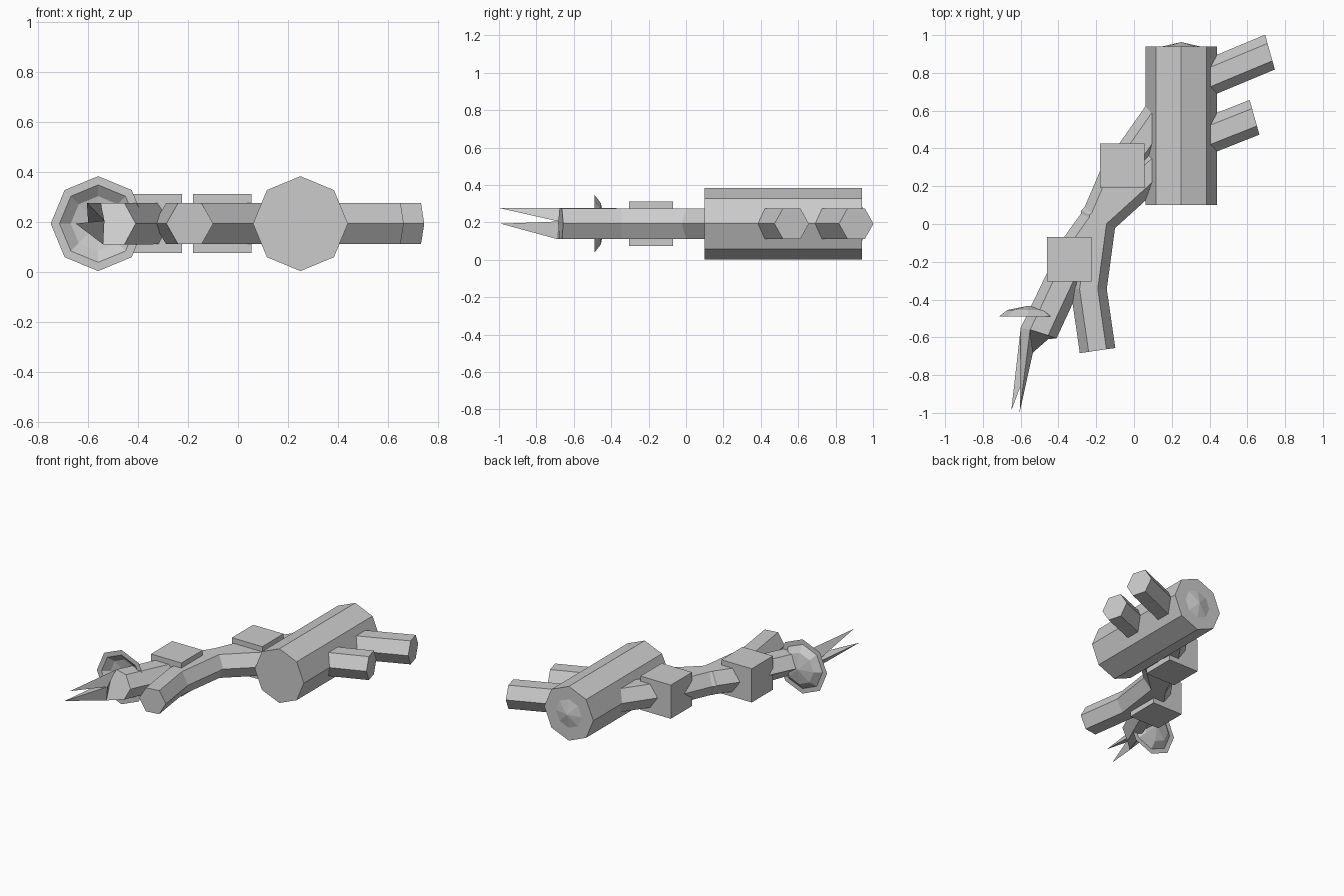
import bpy, bmesh, math
from mathutils import Vector

if "Cube" in bpy.data.objects:
    bpy.data.objects.remove(bpy.data.objects["Cube"])

ZC = 0.193      # height of the common centre plane
R_TUBE = 0.095


def finish(name, bm, fix_normals=True):
    if fix_normals:
        bmesh.ops.recalc_face_normals(bm, faces=bm.faces)
    me = bpy.data.meshes.new(name)
    bm.to_mesh(me)
    bm.free()
    ob = bpy.data.objects.new(name, me)
    bpy.context.collection.objects.link(ob)
    return ob


def lathe_y(name, cx, profile, caps=False):
    """Eight-sided surface around a y axis; profile is (radius, y)."""
    bm = bmesh.new()
    rings = []
    for r, y in profile:
        if r == 0:
            rings.append([bm.verts.new((cx, y, ZC))] * 8)
        else:
            rings.append([bm.verts.new((cx + r * math.cos(i * math.pi / 4), y,
                                        ZC + r * math.sin(i * math.pi / 4))) for i in range(8)])
    for a, b in zip(rings, rings[1:]):
        for i in range(8):
            j = (i + 1) % 8
            bm.faces.new(list(dict.fromkeys((a[i], a[j], b[j], b[i]))))
    if caps:
        bm.faces.new(rings[0])
    return finish(name, bm, caps)


def tube(name, pts, end_dir=None, end_ring=None):
    """Six-sided mitred tube following a flat path."""
    bm = bmesh.new()
    p = [Vector(q) for q in pts]
    d = [(b - a).normalized() for a, b in zip(p, p[1:])]
    rings = []
    for i, c in enumerate(p):
        d0, d1 = d[max(i - 1, 0)], d[min(i, len(d) - 1)]
        t = (d0 + d1).normalized()
        if end_dir and i == len(p) - 1:
            t = Vector(end_dir).normalized()
        n = Vector((-t.y, t.x)) * (R_TUBE / t.dot(d0))
        ring = []
        for k in range(6):
            a = k * math.pi / 3
            q = c + n * math.cos(a)
            ring.append(bm.verts.new((q.x, q.y, ZC + R_TUBE * math.sin(a))))
        rings.append(ring)
    if end_ring:
        for v, q in zip(rings[-1], end_ring):
            v.co = q
    for a, b in zip(rings, rings[1:]):
        for i in range(6):
            j = (i + 1) % 6
            bm.faces.new((a[i], a[j], b[j], b[i]))
    bm.faces.new(rings[0])
    bm.faces.new(rings[-1])
    return finish(name, bm)


def block(name, x, y):
    bm = bmesh.new()
    bmesh.ops.create_cube(bm, size=0.236)
    bmesh.ops.translate(bm, verts=bm.verts, vec=(x, y, ZC))
    return finish(name, bm)


def spike(name, base, tip):
    bm = bmesh.new()
    vs = [bm.verts.new(q) for q in base]
    t = bm.verts.new(tip)
    bm.faces.new(vs)
    for a, b in zip(vs, vs[1:] + vs[:1]):
        bm.faces.new((a, b, t))
    return finish(name, bm)


# main drum with a low dome showing at its back end
lathe_y("drum", 0.25, [(0.19, 0.10), (0.19, 0.94), (0.10, 0.94), (0, 0.963)], True)
# open flanged dish near the claw
lathe_y("dish", -0.56, [(0.19, -0.49), (0.155, -0.49), (0.11, -0.455), (0, -0.433)])

# short pipes on the right of the drum
tube("pipe_back", [(0.36, 0.76), (0.72, 0.91)], (0.963, 0.27))
tube("pipe_front", [(0.36, 0.455), (0.638, 0.565)], (0.963, 0.27))

# long bent arms
TOP, LOW = ZC + 0.083, ZC - 0.083
tube("arm_inner", [(0.13, 0.315), (-0.19, 0.025), (-0.24, -0.345), (-0.193, -0.67)])
tube("arm_outer", [(0.16, 0.60), (-0.097, 0.233), (-0.187, 0.023), (-0.288, -0.118), (-0.515, -0.59)],
     end_ring=[(-0.41, -0.605, ZC), (-0.455, -0.59, TOP), (-0.55, -0.56, TOP),
               (-0.60, -0.55, ZC), (-0.54, -0.685, LOW), (-0.455, -0.61, LOW)])

# joint blocks
block("joint_upper", -0.063, 0.308)
block("joint_lower", -0.343, -0.187)

# two-pronged claw
heart = (-0.535, -0.68, 0.205)
spike("claw_upper", [(-0.60, -0.55, ZC), (-0.55, -0.56, TOP), heart], (-0.605, -0.995, TOP))
spike("claw_lower", [(-0.60, -0.55, ZC), heart, (-0.54, -0.685, LOW)], (-0.65, -0.99, ZC))
